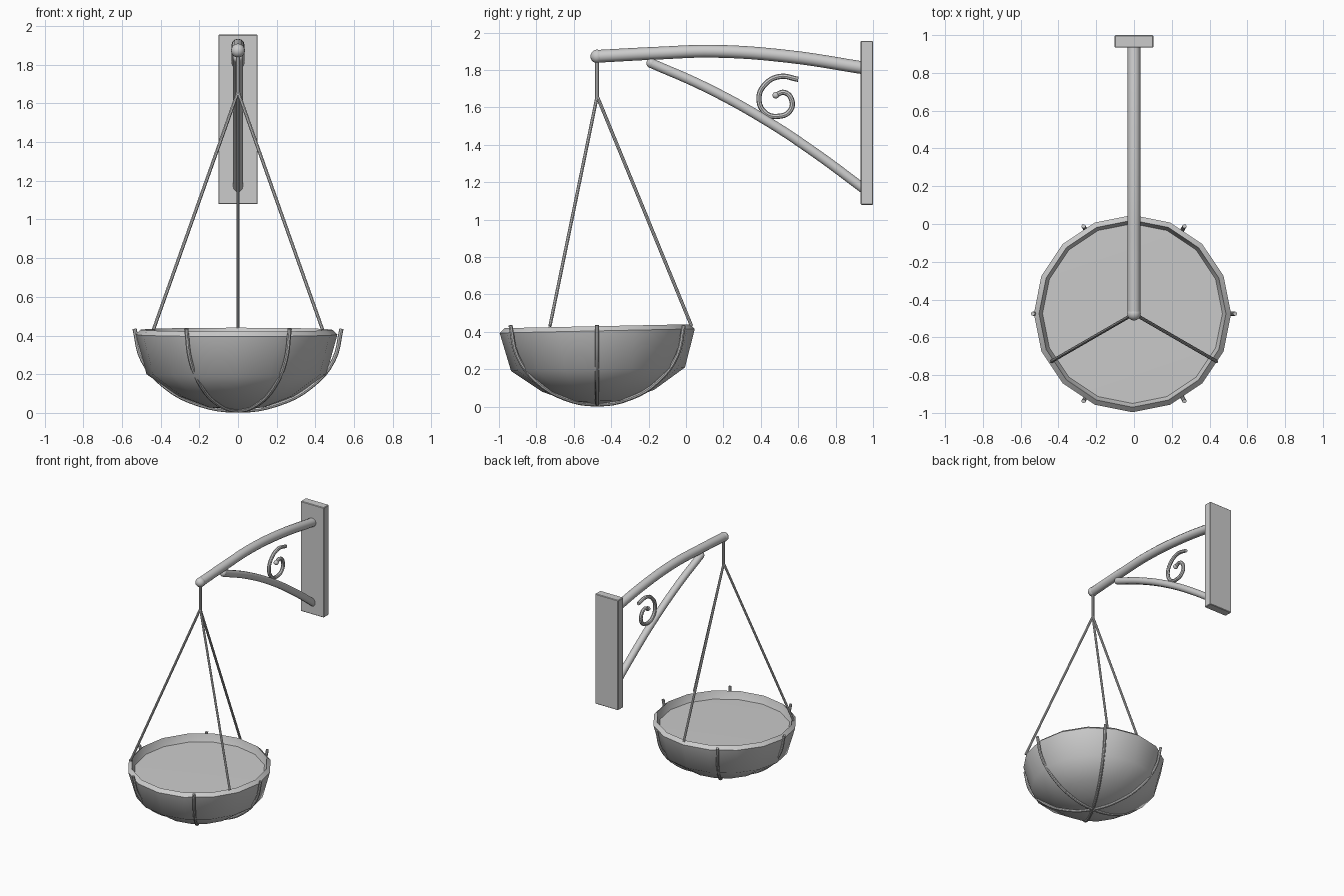
import bpy, bmesh, math
from mathutils import Matrix, Vector

if "Cube" in bpy.data.objects:
    bpy.data.objects.remove(bpy.data.objects["Cube"])

CY = -0.475  # bowl and hook axis


def finish(ob, angle=40):
    bpy.ops.object.select_all(action='DESELECT')
    ob.select_set(True)
    bpy.context.view_layer.objects.active = ob
    bpy.ops.object.shade_smooth_by_angle(angle=math.radians(angle))


def tube(name, pts, r, res=6, sides=2):
    """Round tube along a smooth path, converted to mesh."""
    cu = bpy.data.curves.new(name, 'CURVE')
    cu.dimensions = '3D'
    cu.bevel_depth, cu.bevel_resolution = r, sides
    cu.resolution_u, cu.use_fill_caps = res, True
    sp = cu.splines.new('BEZIER')
    sp.bezier_points.add(len(pts) - 1)
    for bp, p in zip(sp.bezier_points, pts):
        bp.co = p
        bp.handle_left_type = bp.handle_right_type = 'AUTO'
    ob = bpy.data.objects.new(name, cu)
    bpy.context.collection.objects.link(ob)
    bpy.ops.object.select_all(action='DESELECT')
    ob.select_set(True)
    bpy.context.view_layer.objects.active = ob
    bpy.ops.object.convert(target='MESH')
    finish(bpy.context.object)
    return bpy.context.object


def ball(name, loc, r):
    bpy.ops.mesh.primitive_uv_sphere_add(segments=16, ring_count=10, radius=r, location=loc)
    bpy.context.object.name = name
    finish(bpy.context.object)


def lathe(name, profile, n, angle=40):
    """Revolve (radius, z) points about z; zero radius closes to a point."""
    bm = bmesh.new()
    vs = [bm.verts.new((r, 0, z)) for r, z in profile]
    es = [bm.edges.new(e) for e in zip(vs, vs[1:])]
    bmesh.ops.spin(bm, geom=vs + es, axis=(0, 0, 1), cent=(0, 0, 0),
                   angle=2 * math.pi, steps=n, use_duplicate=False)
    bmesh.ops.remove_doubles(bm, verts=bm.verts, dist=1e-4)
    bmesh.ops.recalc_face_normals(bm, faces=bm.faces)
    me = bpy.data.meshes.new(name)
    bm.to_mesh(me)
    ob = bpy.data.objects.new(name, me)
    bpy.context.collection.objects.link(ob)
    finish(ob, angle)
    return ob


# wall plate
bpy.ops.mesh.primitive_cube_add(size=1, location=(0, 0.967, 1.517))
plate = bpy.context.object
plate.name = "wall_plate"
plate.scale = (0.204, 0.066, 0.876)
bpy.ops.object.transform_apply(scale=True)
bev = plate.modifiers.new("edge", 'BEVEL')
bev.width, bev.segments = 0.004, 1

# bracket arm, rounded tip and brace
tube("arm", [(0, CY, 1.873), (0, -0.15, 1.89), (0, 0.15, 1.9),
             (0, 0.55, 1.872), (0, 0.95, 1.811)], 0.034, 6, 4)
ball("arm_tip", (0, CY, 1.873), 0.036)
tube("brace", [(0, -0.19, 1.838), (0, 0.1, 1.71), (0, 0.42, 1.535),
               (0, 0.7, 1.35), (0, 0.95, 1.165)], 0.027, 6, 3)
ball("brace_tip", (0, -0.185, 1.836), 0.027)

# scroll ornament
tube("scroll", [(0, y, z) for y, z in
     ((0.60, 1.75), (0.50, 1.765), (0.42, 1.72), (0.39, 1.645), (0.425, 1.57),
      (0.49, 1.552), (0.555, 1.58), (0.565, 1.64), (0.525, 1.68), (0.48, 1.665))], 0.014)
ball("scroll_eye", (0, 0.48, 1.665), 0.018)

# hook rod and three hanger rods
tube("hook_rod", [(0, CY, 1.87), (0, CY, 1.65)], 0.011, 1)
for i in range(3):
    a = math.radians(90 + 120 * i)
    tube("hanger_rod", [(0, CY, 1.66),
         (0.505 * math.cos(a), CY + 0.505 * math.sin(a), 0.43)], 0.009, 1)

# bowl with rim, and the soil inside; both lean slightly
tilt = Matrix.Translation((-0.008, CY, 0)) @ Matrix.Translation((0, 0, 0.42)) \
    @ Matrix.Rotation(math.radians(1.2), 4, 'X') @ Matrix.Translation((0, 0, -0.42)) \
    @ Matrix.Rotation(math.radians(90), 4, 'Z')
bowl = lathe("bowl", [(0, 0.012), (0.15, 0.03), (0.30, 0.085), (0.465, 0.2), (0.522, 0.405),
                      (0.495, 0.43), (0.455, 0.3), (0.28, 0.13), (0, 0.06)], 16, 45)
soil = lathe("soil", [(0, 0.375), (0.476, 0.37), (0.455, 0.32)], 16, 30)
for ob in (bowl, soil):
    ob.matrix_world = tilt

# three crossed cradle wires under the bowl
for i in range(3):
    a = math.radians(60 * i)
    pts = []
    for k in range(9):
        t = math.pi * k / 8
        r = 0.535 * math.cos(t)
        pts.append((r * math.cos(a), CY + r * math.sin(a), 0.435 - 0.423 * math.sin(t)))
    tube("cradle_wire", pts, 0.011, 4)
